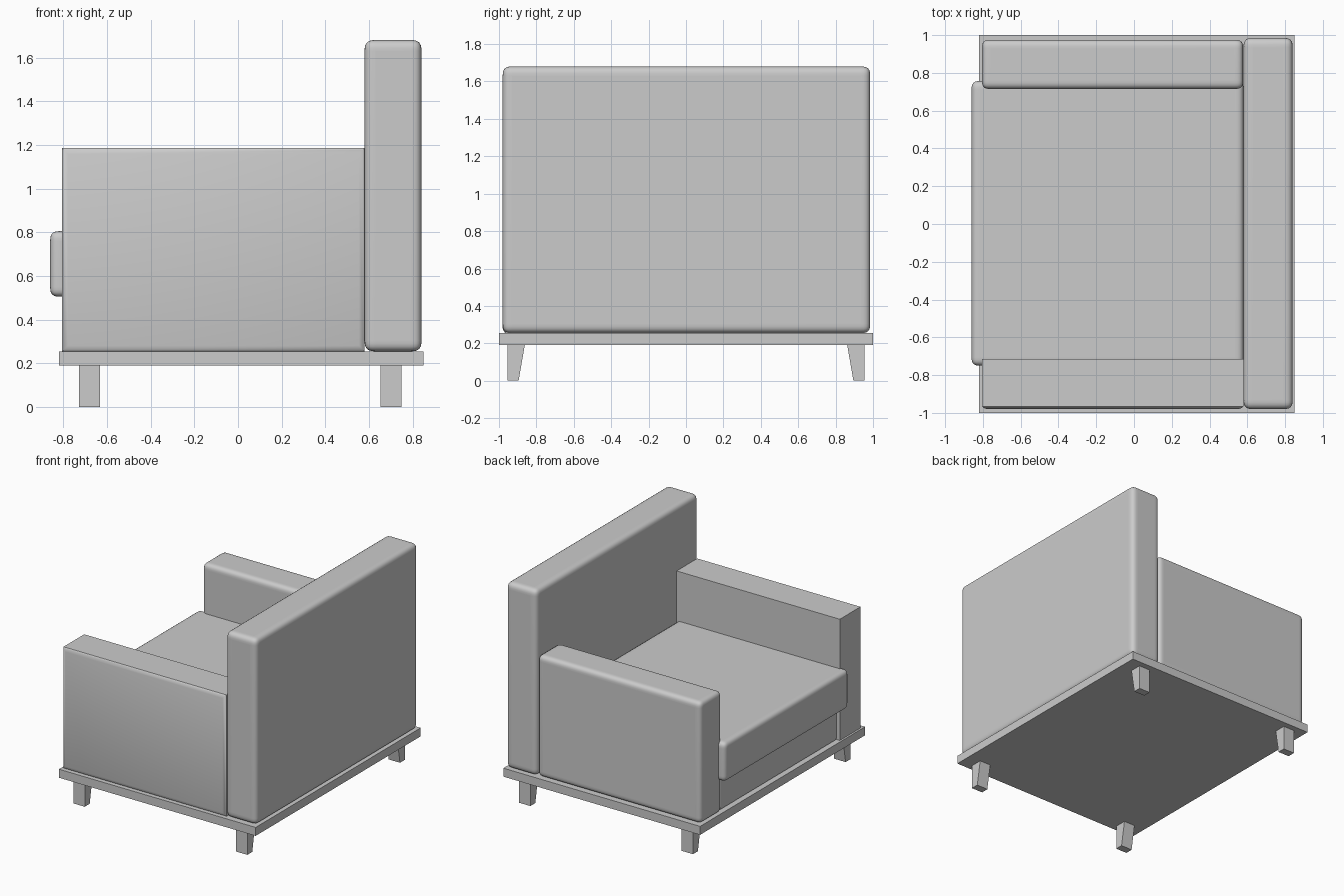
import bpy, bmesh, math

if "Cube" in bpy.data.objects:
    bpy.data.objects.remove(bpy.data.objects["Cube"])


def finish(bm, name, smooth=True):
    bmesh.ops.recalc_face_normals(bm, faces=bm.faces)
    mesh = bpy.data.meshes.new(name)
    bm.to_mesh(mesh)
    bm.free()
    ob = bpy.data.objects.new(name, mesh)
    bpy.context.collection.objects.link(ob)
    if smooth:
        bpy.ops.object.select_all(action='DESELECT')
        ob.select_set(True)
        bpy.context.view_layer.objects.active = ob
        bpy.ops.object.shade_smooth_by_angle(angle=math.radians(40))
    return ob


def box_mesh(x, y, z):
    bm = bmesh.new()
    bmesh.ops.create_cube(bm, size=1)
    for v in bm.verts:
        v.co = [(lo + hi) / 2 + c * (hi - lo) for c, (lo, hi) in zip(v.co, (x, y, z))]
    return bm


def cushion(name, x, y, z, r):
    """Padded block: box with full, softly rounded edges."""
    ob = finish(box_mesh(x, y, z), name)
    mod = ob.modifiers.new("rounding", 'BEVEL')
    mod.width = r
    mod.segments = 6
    mod.profile = 0.62
    mod.limit_method = 'NONE'
    return ob


# Platform
finish(box_mesh((-0.82, 0.85), (-1, 1), (0.19, 0.255)), "platform", False)

# Legs, tapered on the inner side
for x, end in ((-0.68, "front"), (0.70, "rear")):
    for s, side in ((-1, "right"), (1, "left")):
        bm = box_mesh((x - 0.048, x + 0.048), (0.862, 0.955), (0, 0.19))
        for v in bm.verts:
            if v.co.z < 0.1 and v.co.y < 0.9:
                v.co.y = 0.895
            v.co.y *= s
        finish(bm, f"{end}_{side}_leg", False)

# Padded parts
cushion("backrest", (0.58, 0.84), (-0.98, 0.985), (0.255, 1.68), 0.05)
cushion("left_arm", (-0.805, 0.578), (0.715, 0.975), (0.255, 1.185), 0.045)
cushion("seat_cushion", (-0.86, 0.58), (-0.75, 0.757), (0.505, 0.805), 0.045)
cushion("seat_base", (-0.785, 0.58), (-0.712, 0.712), (0.255, 0.53), 0.02)

# Right arm: crisp box with a slightly padded outer face
bm = box_mesh((-0.805, 0.58), (-0.965, -0.715), (0.255, 1.185))
outer = min(bm.faces, key=lambda f: f.calc_center_median().y)
for thickness, depth in ((0.012, 0.009), (0.025, 0.006)):
    bmesh.ops.inset_region(bm, faces=[outer], thickness=thickness, depth=depth)
finish(bm, "right_arm")
